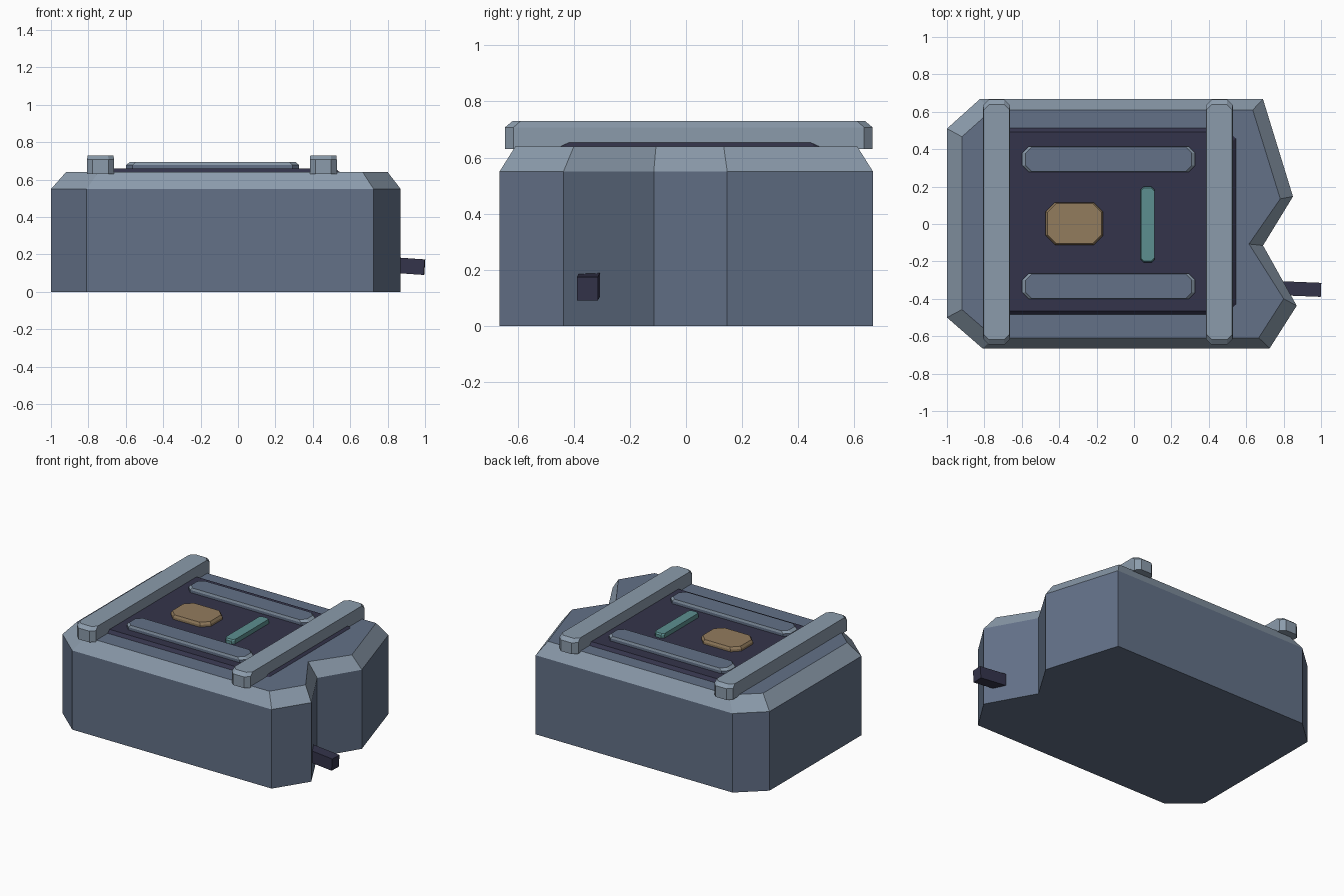
import bpy, bmesh
from mathutils import Vector, Matrix

if "Cube" in bpy.data.objects:
    bpy.data.objects.remove(bpy.data.objects["Cube"])


def material(name, rgb):
    m = bpy.data.materials.new(name)
    m.diffuse_color = (*rgb, 1)
    m.use_nodes = True
    m.node_tree.nodes["Principled BSDF"].inputs["Base Color"].default_value = m.diffuse_color
    return m


BLUE = material("slate_blue", (0.125, 0.165, 0.245))
LIGHT = material("light_steel", (0.26, 0.33, 0.41))
DARK = material("dark_panel", (0.034, 0.034, 0.07))
TAN = material("tan", (0.29, 0.20, 0.11))
TEAL = material("teal", (0.107, 0.275, 0.28))


def slab(name, outline, top, z0, z1, z2, mat, rim=None):
    """Prism from z0 to z1, then a sloped rim up to the smaller top outline at z2."""
    bm = bmesh.new()
    rings = [[bm.verts.new((x, y, z)) for x, y in pts]
             for pts, z in ((outline, z0), (outline, z1), (top, z2))]
    n = len(outline)
    for k in range(2):
        for i in range(n):
            j = (i + 1) % n
            f = bm.faces.new((rings[k][i], rings[k][j], rings[k + 1][j], rings[k + 1][i]))
            f.material_index = k if rim else 0
    bm.faces.new(rings[0][::-1])
    bm.faces.new(rings[2])
    bmesh.ops.recalc_face_normals(bm, faces=bm.faces)
    mesh = bpy.data.meshes.new(name)
    bm.to_mesh(mesh)
    bm.free()
    mesh.materials.append(mat)
    if rim:
        mesh.materials.append(rim)
    ob = bpy.data.objects.new(name, mesh)
    bpy.context.collection.objects.link(ob)
    return ob


def plate(name, x0, x1, y0, y1, c, z, mat, rim=None, s=0.96):
    """Slab with a corner-cut rectangular outline."""
    pts = [(x0 + c, y0), (x1 - c, y0), (x1, y0 + c), (x1, y1 - c),
           (x1 - c, y1), (x0 + c, y1), (x0, y1 - c), (x0, y0 + c)]
    cx, cy = (x0 + x1) / 2, (y0 + y1) / 2
    top = [(cx + (x - cx) * s, cy + (y - cy) * s) for x, y in pts]
    return slab(name, pts, top, *z, mat, rim)


# Main case with a notch on the right side
base = [(-1, -0.5), (-0.81, -0.665), (0.725, -0.665), (0.87, -0.437), (0.69, -0.115),
        (0.85, 0.147), (0.69, 0.667), (-0.825, 0.667), (-1, 0.51)]
lid = [(x * 0.92, y * 0.915) for x, y in base]
lid[4] = (0.615, -0.107)
slab("case_body", base, lid, 0, 0.55, 0.64, BLUE, LIGHT)

# Dark top panel
plate("top_panel", -0.75, 0.545, -0.485, 0.512, 0.055, (0.62, 0.64, 0.66), DARK)

# Crosswise rails
for side, x0 in (("left", -0.807), ("right", 0.384)):
    plate(side + "_rail", x0, x0 + 0.144, -0.645, 0.665, 0.03, (0.63, 0.708, 0.73), LIGHT)

# Long raised strips
for side, y0 in (("front", -0.402), ("back", 0.277)):
    plate(side + "_strip", -0.598, 0.327, y0, y0 + 0.138, 0.035, (0.65, 0.678, 0.694),
          BLUE, LIGHT)

# Badge plate and indicator bar
plate("badge_plate", -0.472, -0.165, -0.112, 0.116, 0.05, (0.65, 0.675, 0.69), TAN, s=0.94)
plate("indicator_bar", 0.036, 0.11, -0.206, 0.2, 0.016, (0.65, 0.68, 0.69), TEAL)

# Cable stub, drooping slightly out of the notch
bpy.ops.mesh.primitive_cube_add(size=1)
stub = bpy.context.object
stub.name = "cable_stub"
stub.data.transform(Matrix.Translation((-0.5, 0, 0)))
stub.scale = (0.3, 0.075, 0.083)
stub.rotation_euler = (0, 0.07, -0.04)
stub.location = Vector((0.997, -0.352, 0.132))
stub.data.materials.append(DARK)
